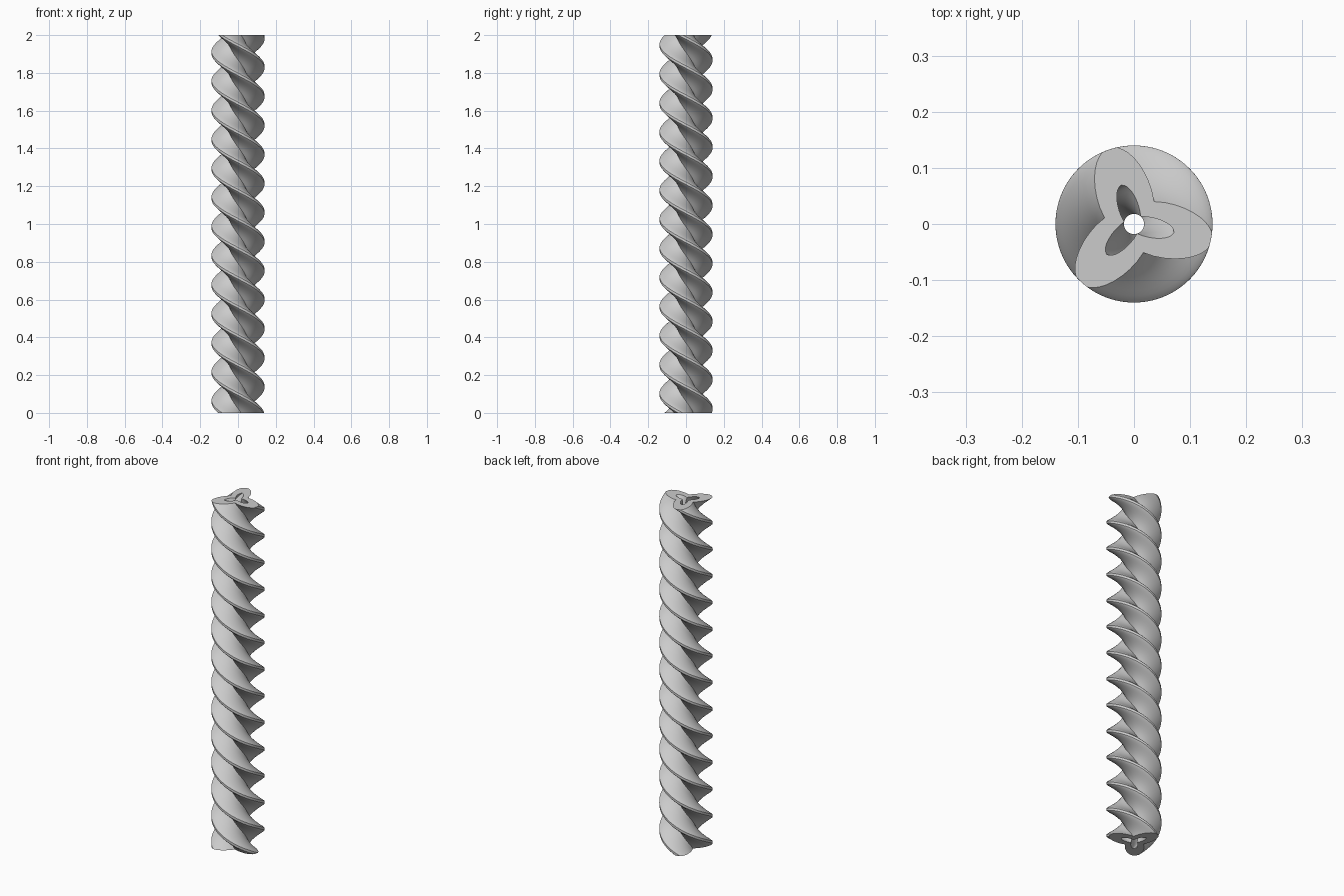
import bpy, bmesh
from math import sqrt, sin, cos, pi, radians, hypot, atan2

cube = bpy.data.objects.get("Cube")
if cube:
    bpy.data.objects.remove(cube, do_unlink=True)

HEIGHT = 2.0
LOBES = 3
TWIST = radians(-1560)     # left-handed, a whole number of lobes
START = radians(-12)       # direction of the first lobe tip
STEPS = 390
HALF = 10                  # points along each flank


def lobed_profile(start, end, centre, length, width, tip):
    """Closed three-lobed outline as (radius, angle) pairs; flanks are elliptic arcs."""
    flank = [(start, start * sqrt(3))]
    for i in range(1, HALF):
        u = start + (end - start) * sin(i / (HALF - 1) * pi / 2)
        flank.append((u, width * sqrt(1 - ((u - centre) / length) ** 2)))
    lobe = [(u, -v) for u, v in flank] + [(tip, 0)] + flank[:0:-1]
    return [(hypot(u, v), atan2(v, u) + k * 2 * pi / LOBES)
            for k in range(LOBES) for u, v in lobe]


def twisted_wall(bm, profile):
    """Sweep a profile up the axis while turning it; return the rings."""
    rings = []
    for s in range(STEPS + 1):
        turn = START + TWIST * s / STEPS
        rings.append([bm.verts.new((r * cos(a + turn), r * sin(a + turn), HEIGHT * s / STEPS))
                      for r, a in profile])
    for low, high in zip(rings, rings[1:]):
        bridge(bm, low, high)
    return rings


def bridge(bm, a, b):
    for i in range(len(a)):
        j = (i + 1) % len(a)
        bm.faces.new((a[i], a[j], b[j], b[i]))


# Outer lobes, hollow core and the two flat ends
bm = bmesh.new()
outer = twisted_wall(bm, lobed_profile(0.0268, 0.1393, 0.052, 0.0905, 0.049, 0.14))
inner = twisted_wall(bm, lobed_profile(0.009, 0.0705, 0.03, 0.042, 0.0178, 0.073))
for end in (0, -1):
    bridge(bm, outer[end], inner[end])
bmesh.ops.recalc_face_normals(bm, faces=bm.faces)

mesh = bpy.data.meshes.new("twisted_column")
bm.to_mesh(mesh)
bm.free()
column = bpy.data.objects.new("twisted_column", mesh)
bpy.context.collection.objects.link(column)

# Plain grey finish
grey = bpy.data.materials.new("light_grey")
grey.use_nodes = True
colour = (0.6, 0.6, 0.6, 1)
grey.diffuse_color = colour
grey.node_tree.nodes["Principled BSDF"].inputs["Base Color"].default_value = colour
mesh.materials.append(grey)

# Smooth walls with crisp tip and groove edges
bpy.ops.object.select_all(action="DESELECT")
column.select_set(True)
bpy.context.view_layer.objects.active = column
bpy.ops.object.shade_smooth_by_angle(angle=radians(25))
